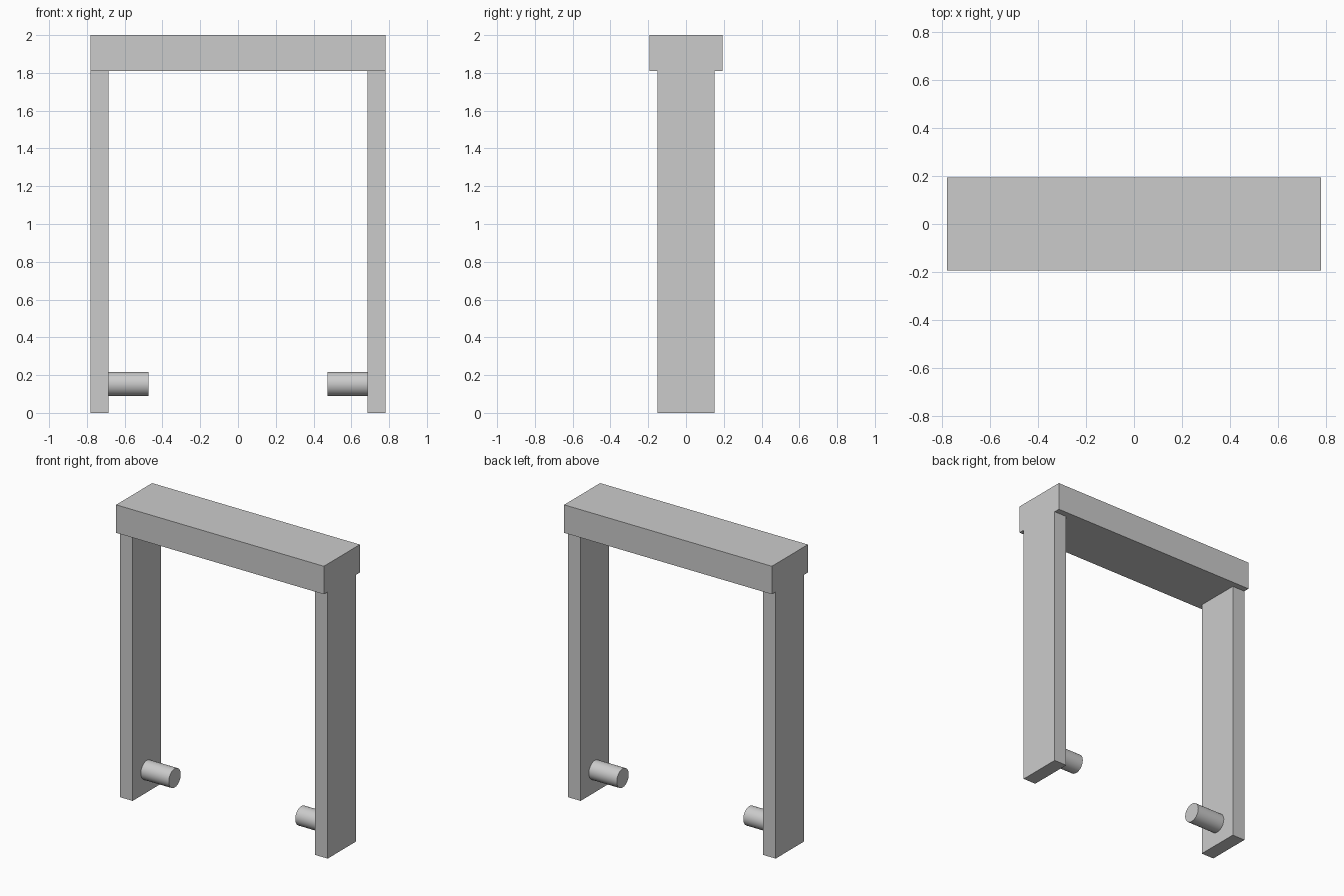
import bpy
from math import radians

cube = bpy.data.objects.get("Cube")
if cube:
    bpy.data.objects.remove(cube, do_unlink=True)

# Single plain grey
GREY = (0.6, 0.6, 0.6, 1)
grey = bpy.data.materials.new("light_grey")
grey.use_nodes = True
grey.diffuse_color = GREY
bsdf = next(n for n in grey.node_tree.nodes if n.type == "BSDF_PRINCIPLED")
bsdf.inputs["Base Color"].default_value = GREY

HALF_WIDTH = 0.78
LEG_HEIGHT = 1.81
LEG_THICK = 0.095
PEG_LENGTH = 0.21
PEG_RADIUS = 0.064


def finish(name):
    obj = bpy.context.object
    obj.name = obj.data.name = name
    obj.data.materials.append(grey)
    return obj


def box(name, size, center):
    bpy.ops.mesh.primitive_cube_add(size=1, location=center)
    obj = finish(name)
    obj.scale = size
    bpy.ops.object.transform_apply(location=False, rotation=False, scale=True)


def peg(name, center):
    bpy.ops.mesh.primitive_cylinder_add(
        vertices=48, radius=PEG_RADIUS, depth=PEG_LENGTH,
        location=center, rotation=(0, radians(90), 0))
    finish(name)
    bpy.ops.object.shade_smooth_by_angle(angle=radians(30))


# Top beam, deeper than the legs
box("top_beam", (2 * HALF_WIDTH, 0.386, 2 - LEG_HEIGHT),
    (0, 0, (2 + LEG_HEIGHT) / 2))

# Legs flush with the beam ends, each with an inward peg near the foot
for side, sign in (("left", 1), ("right", -1)):
    inner = HALF_WIDTH - LEG_THICK
    box(side + "_leg", (LEG_THICK, 0.304, LEG_HEIGHT),
        (sign * (inner + LEG_THICK / 2), 0, LEG_HEIGHT / 2))
    peg(side + "_peg", (sign * (inner - PEG_LENGTH / 2), 0, 0.153))
